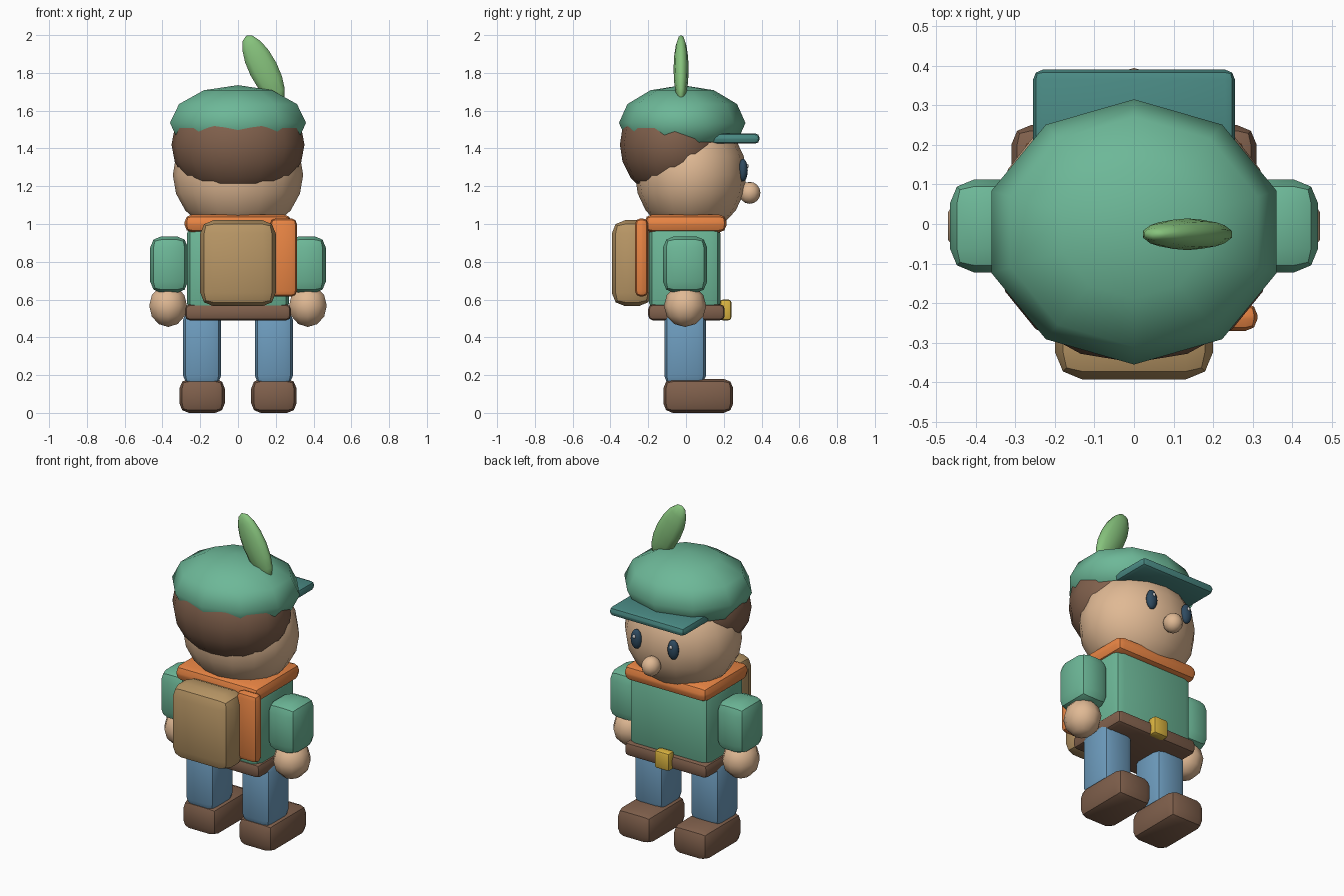
import bpy, math

if "Cube" in bpy.data.objects:
    bpy.data.objects.remove(bpy.data.objects["Cube"])

def material(name, hexcode):
    # sRGB hex to linear diffuse colour
    rgb = [int(hexcode[i:i + 2], 16) / 255 for i in (0, 2, 4)]
    m = bpy.data.materials.new(name)
    m.diffuse_color = [((c + 0.055) / 1.055) ** 2.4 for c in rgb] + [1]
    m.use_nodes = True
    m.node_tree.nodes["Principled BSDF"].inputs["Base Color"].default_value = m.diffuse_color
    return m

GREEN = material("green", "6DB898")
TEAL = material("teal", "4A8A84")
LEAF = material("leaf", "86C27C")
SKIN = material("skin", "E0B994")
BROWN = material("brown", "80604C")
BLUE = material("blue", "6E9DBF")
ORANGE = material("orange", "E98544")
TAN = material("tan", "B99766")
GOLD = material("gold", "DDB641")
NAVY = material("navy", "2E4A60")
WHITE = material("white", "F5F5F5")

def finish(name, mat, angle):
    ob = bpy.context.object
    ob.name = name
    ob.data.materials.append(mat)
    bpy.ops.object.shade_smooth_by_angle(angle=math.radians(angle))
    return ob

def box(name, mat, x, y, z, bevel):
    """Rounded box from (min, max) ranges."""
    bpy.ops.mesh.primitive_cube_add(size=1, location=[sum(r) / 2 for r in (x, y, z)])
    ob = bpy.context.object
    ob.scale = [r[1] - r[0] for r in (x, y, z)]
    bpy.ops.object.transform_apply(location=False, rotation=False, scale=True)
    b = ob.modifiers.new("bevel", 'BEVEL')
    b.width, b.segments = bevel, 2
    bpy.ops.object.modifier_apply(modifier="bevel")
    return finish(name, mat, 40)

def ball(name, mat, centre, radii, seg=16, rings=10, tilt=0):
    bpy.ops.mesh.primitive_uv_sphere_add(segments=seg, ring_count=rings, radius=1, location=centre)
    ob = bpy.context.object
    ob.scale = radii
    ob.rotation_euler[1] = tilt
    bpy.ops.object.transform_apply(location=False, rotation=True, scale=True)
    return finish(name, mat, 80)

# Paired limbs, eyes
for side, s in (("left", -1), ("right", 1)):
    def span(a, b):
        return tuple(sorted((s * a, s * b)))
    box(side + "_shoe", BROWN, span(0.07, 0.31), (-0.12, 0.25), (0, 0.18), 0.05)
    box(side + "_leg", BLUE, span(0.09, 0.29), (-0.115, 0.105), (0.15, 0.54), 0.045)
    box(side + "_sleeve", GREEN, span(0.265, 0.465), (-0.122, 0.112), (0.635, 0.935), 0.06)
    ball(side + "_hand", SKIN, (s * 0.37, -0.005, 0.567), (0.105, 0.112, 0.112), 10, 6)
    ball(side + "_eye", NAVY, (s * 0.125, 0.302, 1.285), (0.035, 0.025, 0.06), 12, 8)
    ball(side + "_eye_glint", WHITE, (s * 0.125, 0.324, 1.307), (0.009, 0.008, 0.012), 8, 6)

# Body and clothing
box("torso", GREEN, (-0.27, 0.27), (-0.195, 0.182), (0.53, 1.0), 0.05)
box("belt", BROWN, (-0.28, 0.28), (-0.2, 0.205), (0.49, 0.575), 0.025)
box("buckle", GOLD, (-0.05, 0.05), (0.18, 0.24), (0.49, 0.6), 0.015)
box("scarf", ORANGE, (-0.283, 0.283), (-0.22, 0.215), (0.955, 1.05), 0.04)

# Backpack and side roll
box("backpack", TAN, (-0.2, 0.2), (-0.393, -0.18), (0.565, 1.02), 0.07)
box("side_roll", ORANGE, (0.17, 0.312), (-0.27, -0.2), (0.615, 1.03), 0.03)

# Head
ball("head", SKIN, (0, 0.025, 1.26), (0.345, 0.295, 0.32))
ball("hair", BROWN, (0, -0.06, 1.42), (0.352, 0.29, 0.295))
ball("nose", SKIN, (0, 0.337, 1.165), (0.055, 0.057, 0.058), 12, 8)

# Hat, brim and feather
ball("hat", GREEN, (0, -0.02, 1.535), (0.379, 0.335, 0.2), 10, 6)
box("hat_brim", TEAL, (-0.255, 0.255), (0.12, 0.39), (1.425, 1.48), 0.025)
ball("feather", LEAF, (0.135, -0.026, 1.819), (0.08, 0.04, 0.2), 10, 8, -math.radians(27))
